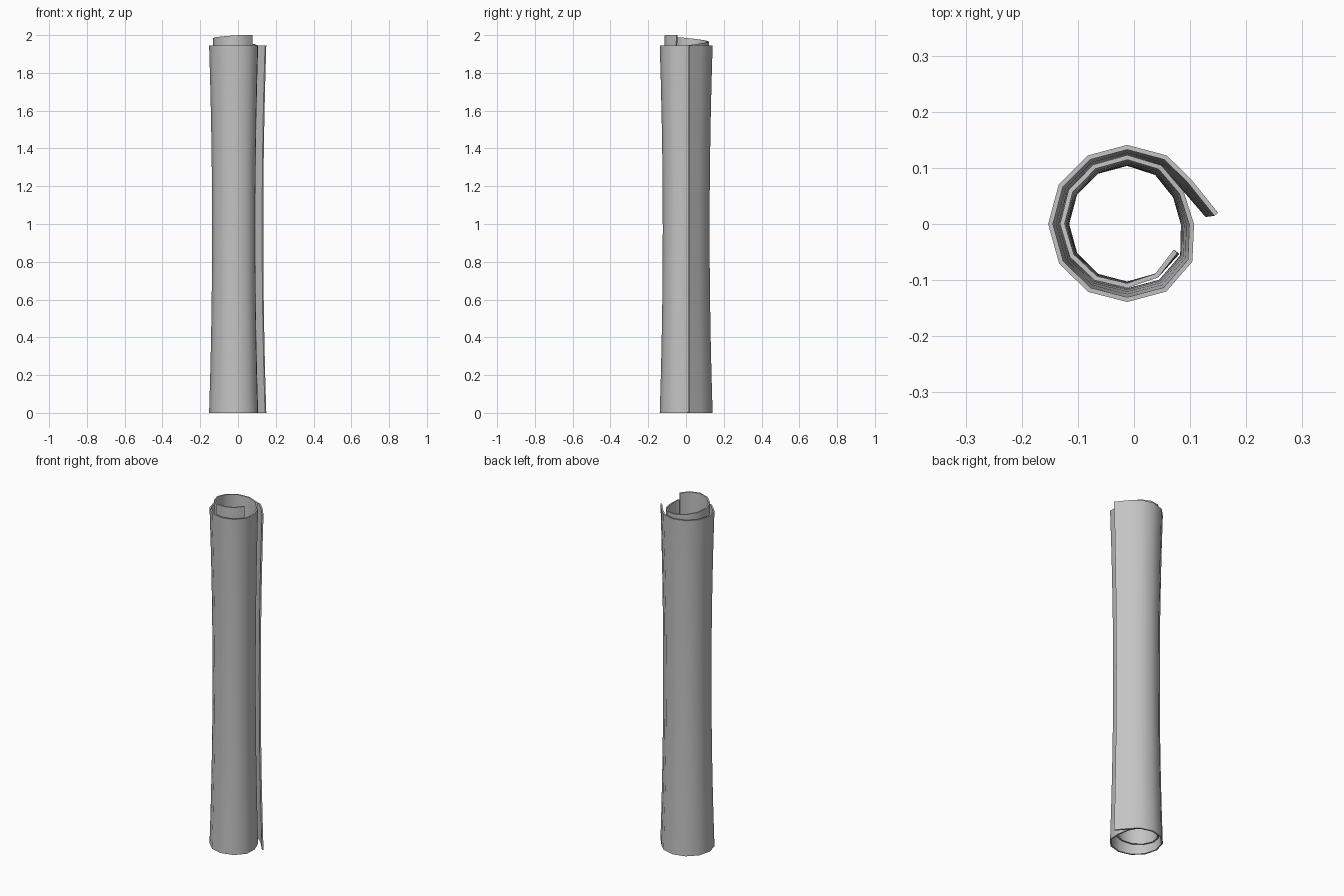
import bpy
import bmesh
from math import sin, cos, radians

cube = bpy.data.objects.get("Cube")
if cube:
    bpy.data.objects.remove(cube, do_unlink=True)

CENTRE_X = -0.012
HEIGHT = 1.945
THICKNESS = 0.0085
ROWS = 10

# Spiral keys: angle, outer radius at the ends, flare at the ends, lift
KEYS = [
    (7, 0.163, 0.016, 0), (35, 0.139, 0.016, 0), (60, 0.141, 0.016, 0),
    (180, 0.141, 0.016, 0), (270, 0.139, 0.016, 0), (300, 0.139, 0.016, 0),
    (330, 0.134, 0.016, 0), (360, 0.119, 0.015, 0), (390, 0.116, 0.013, 0.007),
    (420, 0.121, 0.012, 0.014), (450, 0.123, 0.011, 0.02),
    (540, 0.120, 0.008, 0.04), (630, 0.114, 0.003, 0.054),
    (660, 0.110, 0.0, 0.055), (690, 0.103, -0.004, 0.055),
]


def spiral_at(angle):
    """Interpolate radius, flare and lift along the roll."""
    for a, b in zip(KEYS, KEYS[1:]):
        if angle <= b[0]:
            t = (angle - a[0]) / (b[0] - a[0])
            return [p + (q - p) * t for p, q in zip(a[1:], b[1:])]


# Paper-like grey
grey = bpy.data.materials.new("pale_grey")
grey.use_nodes = True
colour = (0.55, 0.55, 0.55, 1)
grey.diffuse_color = colour
grey.node_tree.nodes["Principled BSDF"].inputs["Base Color"].default_value = colour

# Rolled sheet: a spiral grid, narrower at the waist, inner turn slipped upward
bm = bmesh.new()
columns = []
for angle in [7, 35] + list(range(60, 691, 30)):
    radius, flare, lift = spiral_at(angle)
    column = []
    for row in range(ROWS + 1):
        t = row / ROWS
        r = radius - flare * (1 - abs(2 * t - 1) ** 2)
        a = radians(angle)
        column.append(bm.verts.new((CENTRE_X + r * cos(a), r * sin(a), HEIGHT * t + lift)))
    columns.append(column)
for left, right in zip(columns, columns[1:]):
    for i in range(ROWS):
        bm.faces.new((left[i], right[i], right[i + 1], left[i + 1]))

mesh = bpy.data.meshes.new("rolled_sheet")
bm.to_mesh(mesh)
bm.free()
mesh.materials.append(grey)
sheet = bpy.data.objects.new("rolled_sheet", mesh)
bpy.context.collection.objects.link(sheet)

# Sheet thickness, inward from the outer surface
bpy.ops.object.select_all(action="DESELECT")
sheet.select_set(True)
bpy.context.view_layer.objects.active = sheet
solid = sheet.modifiers.new("thickness", "SOLIDIFY")
solid.thickness = THICKNESS
solid.offset = -1
bpy.ops.object.modifier_apply(modifier=solid.name)
bpy.ops.object.shade_smooth_by_angle(angle=radians(45))
